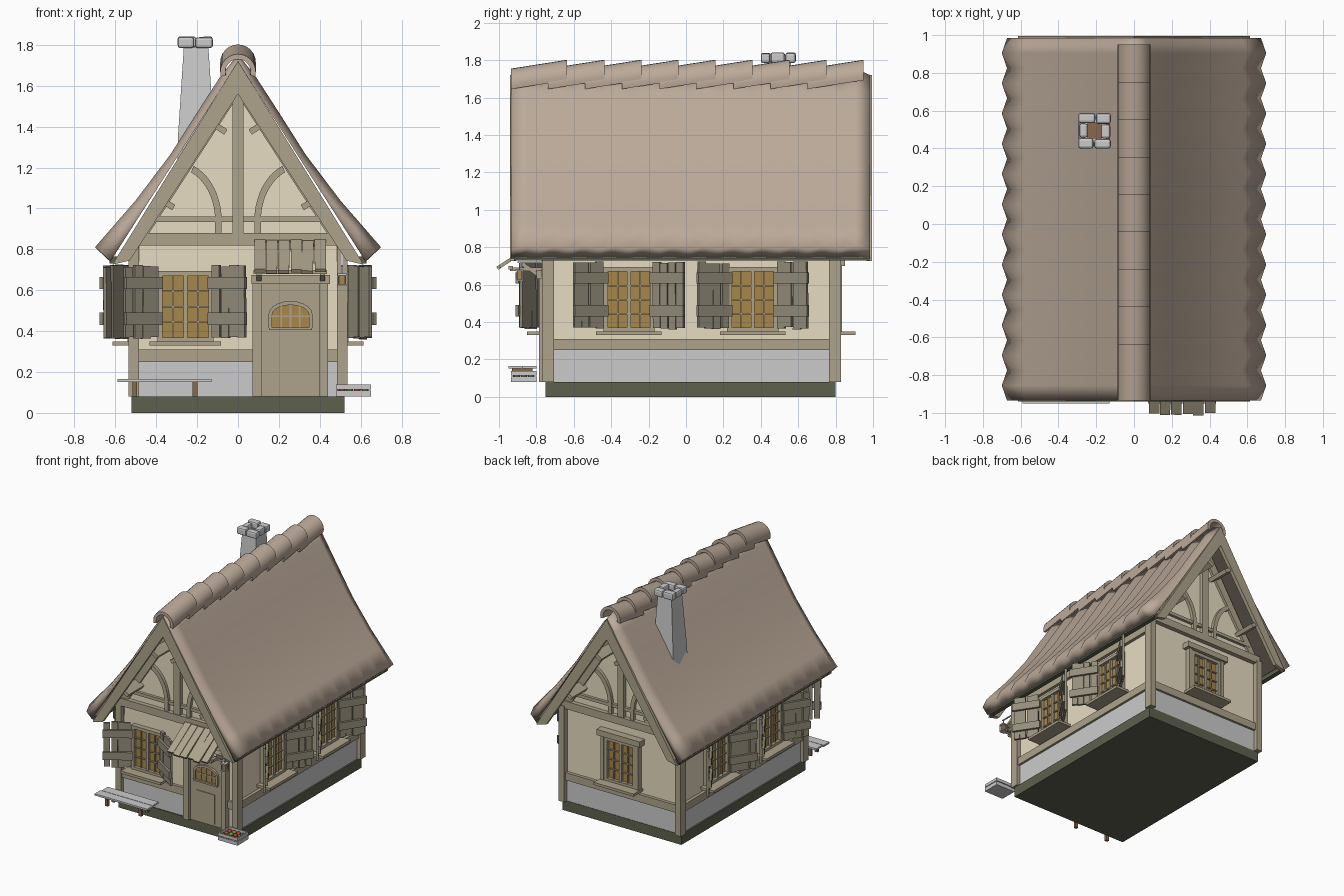
import bpy, bmesh, math, random
from mathutils import Matrix, Vector

if "Cube" in bpy.data.objects:
    bpy.data.objects.remove(bpy.data.objects["Cube"])
random.seed(4)
I = Matrix.Identity(4)
T = lambda x, y, z: Matrix.Translation((x, y, z))
R = lambda deg, axis: Matrix.Rotation(math.radians(deg), 4, axis)

def mat(name, r, g, b):
    m = bpy.data.materials.new(name)
    m.diffuse_color = (r, g, b, 1)
    m.use_nodes = True
    m.node_tree.nodes["Principled BSDF"].inputs["Base Color"].default_value = m.diffuse_color
    return m

ROOF = mat("roof_clay", .50, .40, .32)
WOOD = mat("timber", .42, .37, .26)
DARK = mat("shutter_wood", .30, .27, .20)
WALL = mat("plaster", .80, .72, .54)
BASE = mat("base_dark", .11, .12, .075)
GLASS = mat("warm_glass", .39, .24, .07)
BROWN = mat("brown_wood", .25, .14, .07)
RED = mat("red_fruit", .5, .05, .03)
GREEN = mat("green_leaf", .12, .3, .05)

def finish(name, bm, m, smooth=False):
    bmesh.ops.recalc_face_normals(bm, faces=bm.faces[:])
    me = bpy.data.meshes.new(name)
    bm.to_mesh(me)
    bm.free()
    if m:
        me.materials.append(m)
    for p in me.polygons:
        p.use_smooth = smooth
    ob = bpy.data.objects.new(name, me)
    bpy.context.collection.objects.link(ob)
    return ob

def boxes(name, m, items, M=I):
    """Several boxes in one mesh; item = (x0, x1, y0, y1, z0, z1[, own matrix])."""
    bm = bmesh.new()
    for it in items:
        x0, x1, y0, y1, z0, z1 = it[:6]
        own = it[6] if len(it) > 6 else I
        S = Matrix.Diagonal((x1 - x0, y1 - y0, z1 - z0, 1))
        C = T((x0 + x1) / 2, (y0 + y1) / 2, (z0 + z1) / 2)
        bmesh.ops.create_cube(bm, size=1, matrix=M @ own @ C @ S)
    return finish(name, bm, m)

def loft(name, m, rings, M=I, smooth=False):
    """Joins closed rings of points into a capped solid."""
    bm = bmesh.new()
    vs = [[bm.verts.new(M @ Vector(p)) for p in r] for r in rings]
    n = len(vs[0])
    for a, b in zip(vs, vs[1:]):
        for i in range(n):
            bm.faces.new((a[i], a[(i + 1) % n], b[(i + 1) % n], b[i]))
    bm.faces.new(vs[0])
    bm.faces.new(vs[-1])
    return finish(name, bm, m, smooth)

def prism(name, m, pts, y0, y1, M=I):
    return loft(name, m, [[(x, y, z) for x, z in pts] for y in (y0, y1)], M)

def arc(cx, cz, rx, rz, a0, a1, n=10):
    return [(cx + rx * math.cos(math.radians(a0 + (a1 - a0) * i / n)),
             cz + rz * math.sin(math.radians(a0 + (a1 - a0) * i / n))) for i in range(n + 1)]

# base, walls, stone skirting
boxes("foundation", BASE, [(-.52, .52, -.75, .80, 0, .08)])
prism("walls", WALL, [(-.5, .08), (.5, .08), (.5, .88), (0, 1.68), (-.5, .88)], -.735, .79)
boxes("stone_skirting", None, [(-.507, .507, -.742, .797, .08, .255)])

# wall timber frame
boxes("corner_posts", WOOD, [(s * .51 - .025, s * .51 + .025, y, y + .065, .08, .84)
                             for s in (-1, 1) for y in (-.77, .765)])
boxes("sill_beams", WOOD, [(-.52, .52, -.757, -.72, .25, .31), (-.52, .52, .78, .815, .25, .31),
                           (-.525, -.48, -.74, .79, .25, .31), (.48, .525, -.74, .79, .25, .31),
                           (-.525, -.48, -.74, .79, .74, .82), (.48, .525, -.74, .79, .74, .82)])

# gables: beams, king post, curved braces, barge boards, purlin ends
for side, G in (("front", T(0, -.735, 0)), ("back", T(0, .79, 0) @ R(180, 'Z'))):
    boxes(side + "_gable_beams", WOOD, [(-.52, .52, -.035, .01, .82, .88),
                                        (-.44, .44, -.022, .01, .935, .96),
                                        (-.027, .027, -.03, .01, .88, 1.6)], G)
    for s in (-1, 1):
        brace = arc(.30, .94, .22, .29, 180, 112) + arc(.30, .94, .188, .255, 112, 180)
        brace = [(.08, .88)] + brace + [(.112, .88)]
        prism(side + "_curved_brace", WOOD, [(s * x, z) for x, z in brace], -.025, .01, G)
        prism(side + "_wall_rafter", WOOD, [(0, 1.68), (s * .5, .87), (s * .46, .84), (s * .0, 1.55)], -.02, .01, G)
        prism(side + "_barge_board", WOOD, [(0, 1.72), (s * .615, .725), (s * .53, .745), (0, 1.56)], -.205, -.175, G)
        boxes(side + "_purlin_ends", WOOD, [(-.045, .03, -.19, .01, -.015, .015, T(s * x, 0, z) @ R(s * -32 + (180 if s > 0 else 0), 'Y'))
                                            for x, z in ((.085, 1.39), (.34, 1.02))], G)

# pleated roof: outer profile zigzags along y, underside is straight
prof = [(.70, .81), (.60, .925), (.50, 1.04), (.33, 1.265), (.20, 1.47), (.09, 1.64)]
rings = []
for j in range(25):
    y = -.935 + 1.92 * j / 24
    d = 0 if j % 2 else .035
    half = [(x - .8 * d, z - .6 * d) for x, z in prof]
    rings.append([(x, y, z) for x, z in half] + [(0, y, 1.755 - d)]
                 + [(-x, y, z) for x, z in reversed(half)]
                 + [(-.625, y, .74), (0, y, 1.715), (.625, y, .74)])
loft("roof", ROOF, rings, smooth=True)
boxes("eave_boards", BASE, [(s * .61 - .018, s * .61 + .018, -.92, .98, .73, .765) for s in (-1, 1)])

# overlapping ridge tiles
for i in range(9):
    y = -.935 + .198 * i
    ring = arc(0, 0, .087, .087, -15, 195, 14) + arc(0, 0, .062, .062, 195, -15, 14)
    tile = loft("ridge_tile", ROOF, [[(x, y, z + 1.668) for x, z in ring],
                                     [(x, y + .30, z + 1.715) for x, z in ring]], smooth=True)
    tile.data.set_sharp_from_angle(angle=math.radians(40))

# chimney
def rect(x0, x1, y0, y1, z):
    return [(x0, y0, z), (x1, y0, z), (x1, y1, z), (x0, y1, z)]
loft("chimney_stack", None, [rect(-.30, -.11, .40, .59, 1.1), rect(-.293, -.117, .405, .58, 1.36),
                             rect(-.265, -.145, .43, .56, 1.79)])
stones = [(-.295, -.215, .40, .455), (-.21, -.123, .40, .45), (-.295, -.205, .535, .587), (-.20, -.123, .53, .587),
          (-.29, -.245, .458, .532), (-.175, -.125, .453, .527)]
cap = boxes("chimney_cap_stones", None, [s + (1.785, 1.835 + random.uniform(0, .018)) for s in stones])
bev = cap.modifiers.new("soft", 'BEVEL')
bev.width, bev.segments = .012, 2
boxes("chimney_flue", BROWN, [(-.25, -.17, .45, .54, 1.78, 1.795)])

# windows and shutters; local frame: x along wall, -y outward
def shutter(name, M):
    planks = []
    for k in range(4):
        a, b = random.uniform(0, .012), random.uniform(0, .012)
        planks.append((.003 + .049 * k, .048 + .049 * k, -.018, 0, .36 + a, .725 - b, R(random.uniform(-.6, .6), 'Y')))
    planks += [(-.01, .205, -.036, -.016, z, z + .06) for z in (.43, .605)]
    boxes(name, DARK, planks, M)

def window(name, M, shutters=True):
    boxes(name + "_frame", WOOD, [(-.137, -.112, -.04, .01, .34, .695), (.112, .137, -.04, .01, .34, .695),
                                  (-.137, .137, -.04, .01, .67, .695), (-.137, .137, -.04, .01, .34, .37),
                                  (-.01, .01, -.033, .01, .35, .69)]
          + [(x - .004, x + .004, -.027, .01, .36, .68) for x in (-.061, .061)]
          + [(-.12, .12, -.026, .01, z - .004, z + .004) for z in (.445, .52, .595)], M)
    boxes(name + "_glass", GLASS, [(-.12, .12, -.015, .005, .35, .685)], M)
    boxes(name + "_ledge", WOOD, [(-.175, .175, -.115, .01, .33, .35)], M)
    if shutters:
        for s in (-1, 1):
            flip = Matrix.Diagonal((s, 1, 1, 1))
            shutter(name + "_shutter", M @ flip @ T(.137, -.035, 0) @ R(-33, 'Z'))
    else:
        boxes(name + "_surround", WOOD, [(-.19, .19, -.06, .01, .70, .745), (-.165, -.137, -.045, .01, .35, .70),
                                         (.137, .165, -.045, .01, .35, .70)], M)

window("front_window", T(-.257, -.735, 0))
window("back_window", T(0, .79, 0) @ R(180, 'Z'), False)
for y in (-.305, .357):
    window("right_window", T(.5, y, 0) @ R(90, 'Z'))
    window("left_window", T(-.5, y, 0) @ R(-90, 'Z'))

# door with arched light
D = T(.257, -.735, 0)
boxes("door_frame", WOOD, [(-.187, -.142, -.05, .01, .08, .64), (.142, .183, -.05, .01, .08, .64),
                           (-.192, .193, -.065, .01, .63, .675)], D)
boxes("door_leaf", WOOD, [(-.142, .142, -.025, .01, .08, .63), (-.085, .075, -.031, 0, .10, .33),
                          (-.105, .105, -.045, 0, .405, .418)], D)
prism("door_glass", GLASS, [(-.09, .418), (.09, .418)] + arc(0, .48, .09, .05, 0, 180), -.03, 0, D)
prism("door_arch", WOOD, arc(0, .48, .108, .067, 0, 180) + arc(0, .48, .09, .048, 180, 0), -.042, 0, D)
boxes("door_bars", WOOD, [(x - .004, x + .004, -.036, 0, .415, .525) for x in (-.045, 0, .045)]
      + [(-.09, .09, -.036, 0, .468, .476), (-.108, -.09, -.042, 0, .415, .48), (.09, .108, -.042, 0, .415, .48)], D)

# plank canopy over the door with brackets
boxes("canopy_planks", WOOD, [(.08 + .059 * k, .135 + .059 * k, -.275 + random.uniform(0, .012), 0, 0, .018,
                               R(random.uniform(-1, 1), 'Z')) for k in range(6)], T(0, -.77, .832) @ R(33, 'X'))
for x in (.09, .40):
    boxes("canopy_bracket", WOOD, [(x, x + .025, -.94, -.74, .672, .692),
                                   (x, x + .025, -.16, 0, -.01, .01, T(0, -.745, .62) @ R(-35, 'X'))])
boxes("canopy_beam", WOOD, [(.075, .435, -.95, -.925, .68, .70), (.08, .43, -.775, -.74, .80, .845)])

# bench
boxes("bench_seat", None, [(-.59, -.13, -.95, -.88, .152, .166), (-.58, -.135, -.876, -.80, .152, .166)])
boxes("bench_legs", BROWN, [(x - .012, x + .012, y, y + .02, .08, .153) for x in (-.505, -.21) for y in (-.925, -.845)]
      + [(x - .009, x + .009, -.93, -.82, .13, .152) for x in (-.505, -.21)])

# slatted crate with produce
boxes("crate", None, [(.48, .65, -.935, -.80, .08, .088)]
      + [(.48, .65, y, y + .008, z, z + .024) for y in (-.935, -.808) for z in (.085, .115)]
      + [(x, x + .008, -.935, -.80, z, z + .024) for x in (.48, .642) for z in (.085, .115)])
for nm, m, off in (("red_produce", RED, 0), ("green_produce", GREEN, 1)):
    bm = bmesh.new()
    for k in range(off, 12, 2):
        bmesh.ops.create_icosphere(bm, subdivisions=2, radius=.018,
                                   matrix=T(.508 + .038 * (k % 4), -.905 + .038 * (k // 4), .115))
    finish(nm, bm, m, True)

# hanging lantern by the door
boxes("lantern_bracket", None, [(.505, .513, -.90, -.75, .715, .723), (.504, .514, -.772, -.762, .64, .78),
                                (.507, .511, -.892, -.888, .68, .72)])
boxes("lantern_caps", None, [(.487, .531, -.912, -.868, .62, .628), (.487, .531, -.912, -.868, .672, .682)]
      + [(x, x + .005, y, y + .005, .625, .675) for x in (.489, .524) for y in (-.91, -.875)])
boxes("lantern_glass", GLASS, [(.496, .522, -.903, -.877, .628, .672)])
